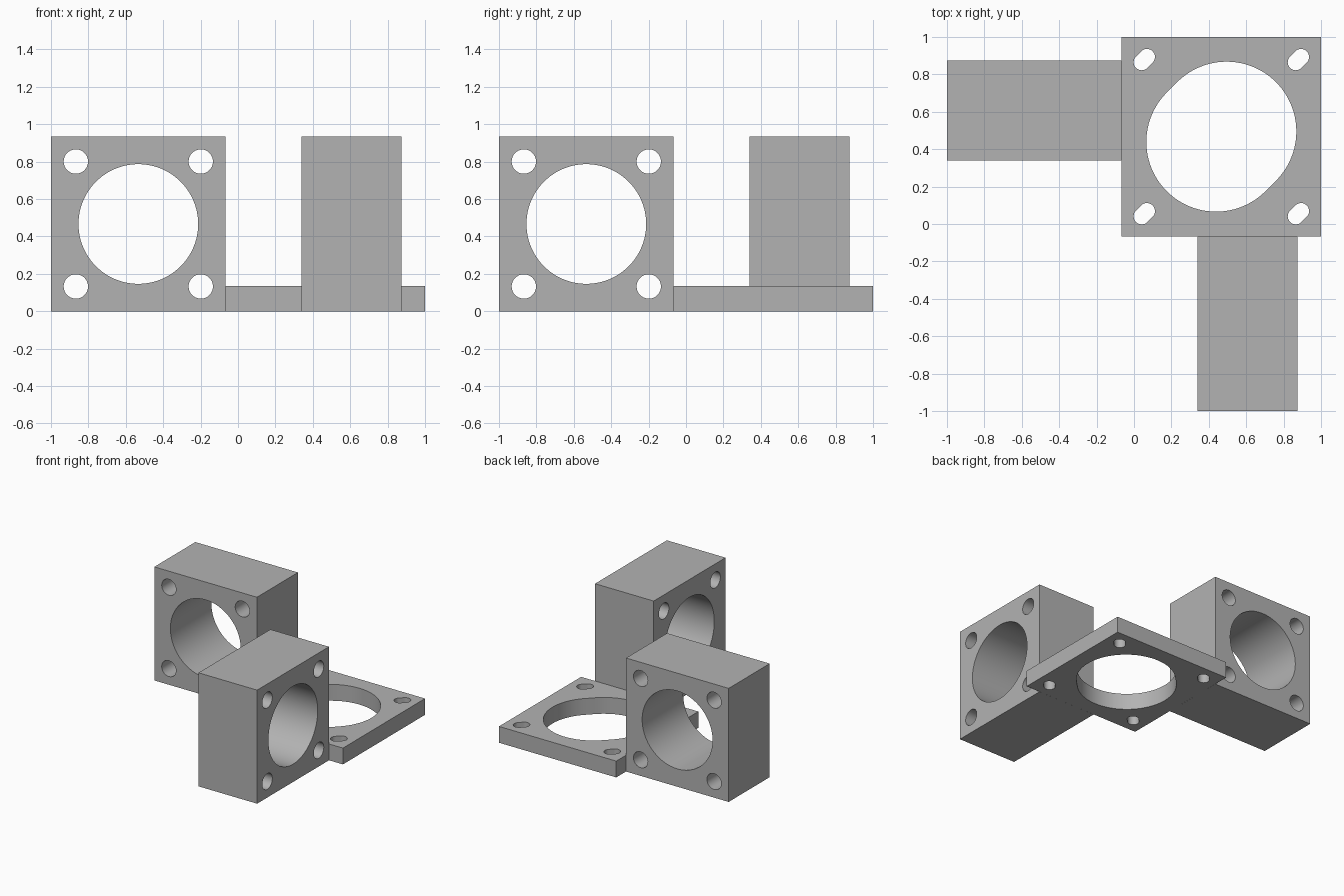
import bpy, bmesh, math
from mathutils import Matrix, Vector

cube = bpy.data.objects.get("Cube")
if cube:
    bpy.data.objects.remove(cube, do_unlink=True)

# One grey for the whole bracket set
grey = bpy.data.materials.new("plain grey")
grey.use_nodes = True
colour = (0.45, 0.45, 0.45, 1)
grey.diffuse_color = colour
grey.node_tree.nodes["Principled BSDF"].inputs["Base Color"].default_value = colour


def square(size):
    h = size / 2
    return [(-h, -h), (h, -h), (h, h), (-h, h)]


def slot(cx, cy, radius, shift=0.0, steps=48):
    """Round hole, stretched along the diagonal when shift is not zero."""
    points = []
    for side in (1, -1):
        start = math.radians(-45 if side > 0 else 135)
        for i in range(steps + (1 if shift else 0)):
            a = start + math.pi * i / steps
            points.append((cx + side * shift + radius * math.cos(a),
                           cy + side * shift + radius * math.sin(a)))
    return points


def holed_part(name, size, depth, big, small, spacing, centre, rotation):
    """Square slab with one large hole and four corner holes."""
    loops = [square(size), slot(0, 0, *big)]
    loops += [slot(sx * spacing, sy * spacing, *small) for sx in (-1, 1) for sy in (-1, 1)]
    bm = bmesh.new()
    edges = []
    for loop in loops:
        verts = [bm.verts.new((x, y, -depth / 2)) for x, y in loop]
        edges += [bm.edges.new((a, b)) for a, b in zip(verts, verts[1:] + verts[:1])]
    bmesh.ops.triangle_fill(bm, edges=edges, use_beauty=True, normal=(0, 0, 1))
    result = bmesh.ops.extrude_face_region(bm, geom=bm.faces[:], use_keep_orig=True)
    top = [g for g in result["geom"] if isinstance(g, bmesh.types.BMVert)]
    bmesh.ops.translate(bm, verts=top, vec=(0, 0, depth))
    bmesh.ops.recalc_face_normals(bm, faces=bm.faces[:])
    bm.transform(Matrix.Translation(Vector(centre)) @ rotation)
    mesh = bpy.data.meshes.new(name)
    bm.to_mesh(mesh)
    bm.free()
    mesh.materials.append(grey)
    obj = bpy.data.objects.new(name, mesh)
    bpy.context.collection.objects.link(obj)
    bpy.ops.object.select_all(action="DESELECT")
    obj.select_set(True)
    bpy.context.view_layer.objects.active = obj
    bpy.ops.object.shade_smooth_by_angle(angle=math.radians(30))


# Flat base plate with diagonal slots
holed_part("base_plate", 1.066, 0.134, (0.373, 0.028), (0.043, 0.014), 0.412,
           (0.467, 0.467, 0.067), Matrix.Identity(4))

# Two upright blocks, bored front to back and side to side
block = (0.933, 0.533, (0.32,), (0.065,), 0.334)
holed_part("left_to_right_arm_block", *block, (-0.533, 0.607, 0.4665),
           Matrix.Rotation(math.pi / 2, 4, "X"))
holed_part("front_arm_block", *block, (0.607, -0.533, 0.4665),
           Matrix.Rotation(math.pi / 2, 4, "Y"))
